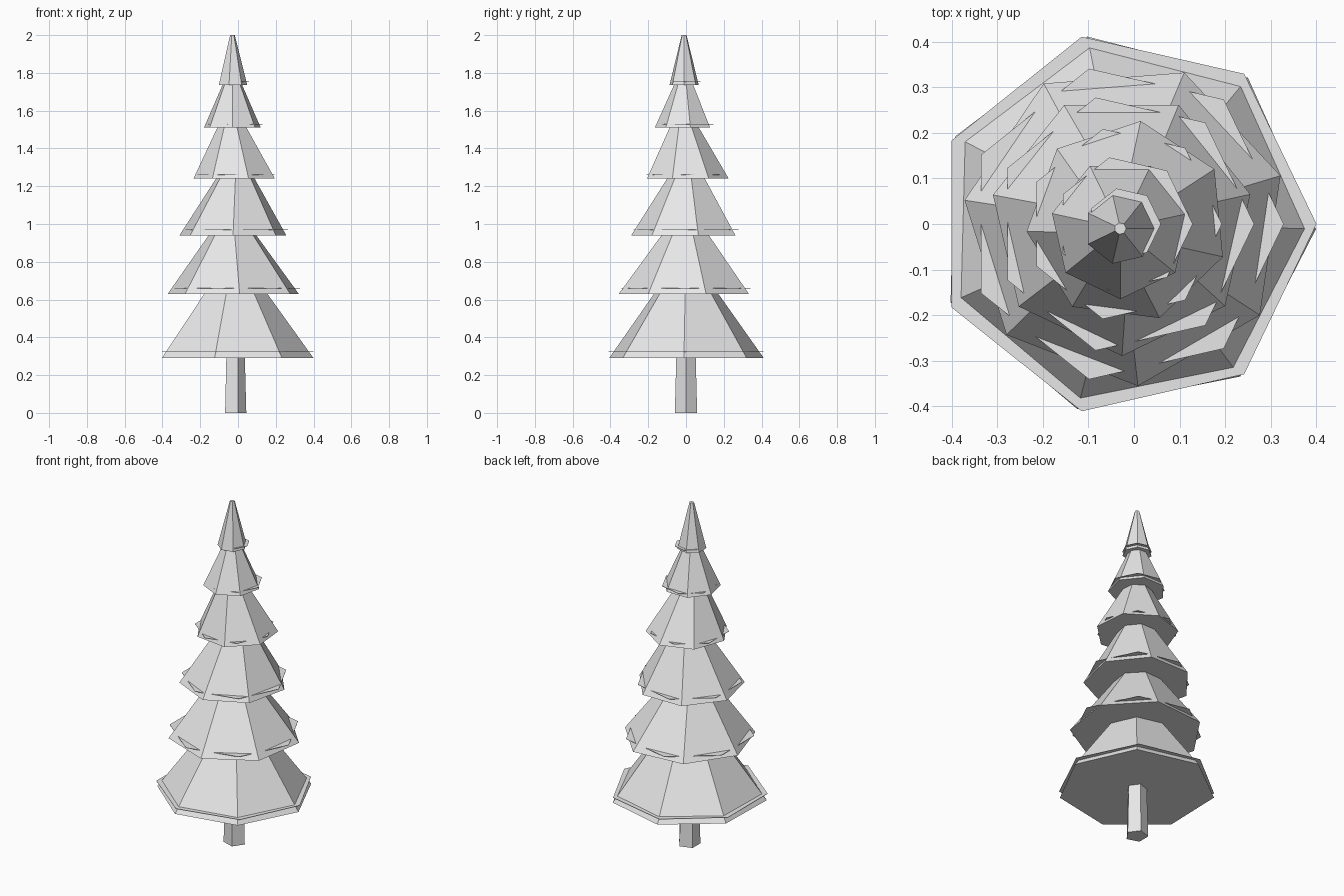
import bpy
import bmesh
from math import cos, sin, pi, radians

cube = bpy.data.objects.get("Cube")
if cube:
    bpy.data.objects.remove(cube, do_unlink=True)

# One pale grey for the whole tree
grey = bpy.data.materials.new("pale_grey")
grey.use_nodes = True
colour = (0.8, 0.8, 0.8, 1)
grey.diffuse_color = colour
grey.node_tree.nodes["Principled BSDF"].inputs["Base Color"].default_value = colour


def frustum(name, sides, phase, bottom, top):
    """Closed tapered prism; bottom and top are (x, y, z, radius)."""
    bm = bmesh.new()
    rings = []
    for x, y, z, r in (bottom, top):
        angles = [radians(phase) + 2 * pi * i / sides for i in range(sides)]
        rings.append([bm.verts.new((x + r * cos(a), y + r * sin(a), z)) for a in angles])
    low, high = rings
    bm.faces.new(low[::-1])
    bm.faces.new(high)
    for i in range(sides):
        j = (i + 1) % sides
        bm.faces.new((low[i], low[j], high[j], high[i]))
    mesh = bpy.data.meshes.new(name)
    bm.to_mesh(mesh)
    bm.free()
    mesh.materials.append(grey)
    obj = bpy.data.objects.new(name, mesh)
    bpy.context.collection.objects.link(obj)
    return obj


# Five-sided trunk
frustum("trunk", 5, 0, (-0.018, 0, 0, 0.062), (-0.018, 0, 0.3, 0.054))

# Branch tiers: centre x, y, base z, base radius, top radius, turn, rim z, rim radius
tiers = [
    (-0.02, 0, 0.29, 0.42, 0.175, -1.5, 0.325, 0.422),
    (-0.019, 0, 0.63, 0.357, 0.13, 17.3, 0.66, 0.35),
    (-0.027, 0, 0.94, 0.29, 0.105, 13, 0.97, 0.285),
    (-0.014, 0.005, 1.24, 0.223, 0.08, 31.2, 1.262, 0.214),
    (-0.03, -0.011, 1.51, 0.154, 0.053, 12.9, 1.53, 0.15),
    (-0.03, -0.01, 1.737, 0.079, 0.013, 0, 1.755, 0.08),
]
tip = (-0.03, -0.01, 2.0)

for n, (x, y, z, r, top_r, turn, rim_z, rim_r) in enumerate(tiers):
    # Each tier leans slightly so that it meets the one above
    nx, ny, nz = tiers[n + 1][:3] if n + 1 < len(tiers) else tip
    frustum(f"branch_tier_{n + 1}", 7, turn, (x, y, z, r), (nx, ny, nz, top_r))
    # Thin rim plate cutting through the skirt of the tier
    frustum(f"rim_plate_{n + 1}", 7, 0,
            (-0.021, 0, rim_z - 0.002, rim_r), (-0.021, 0, rim_z, rim_r))
